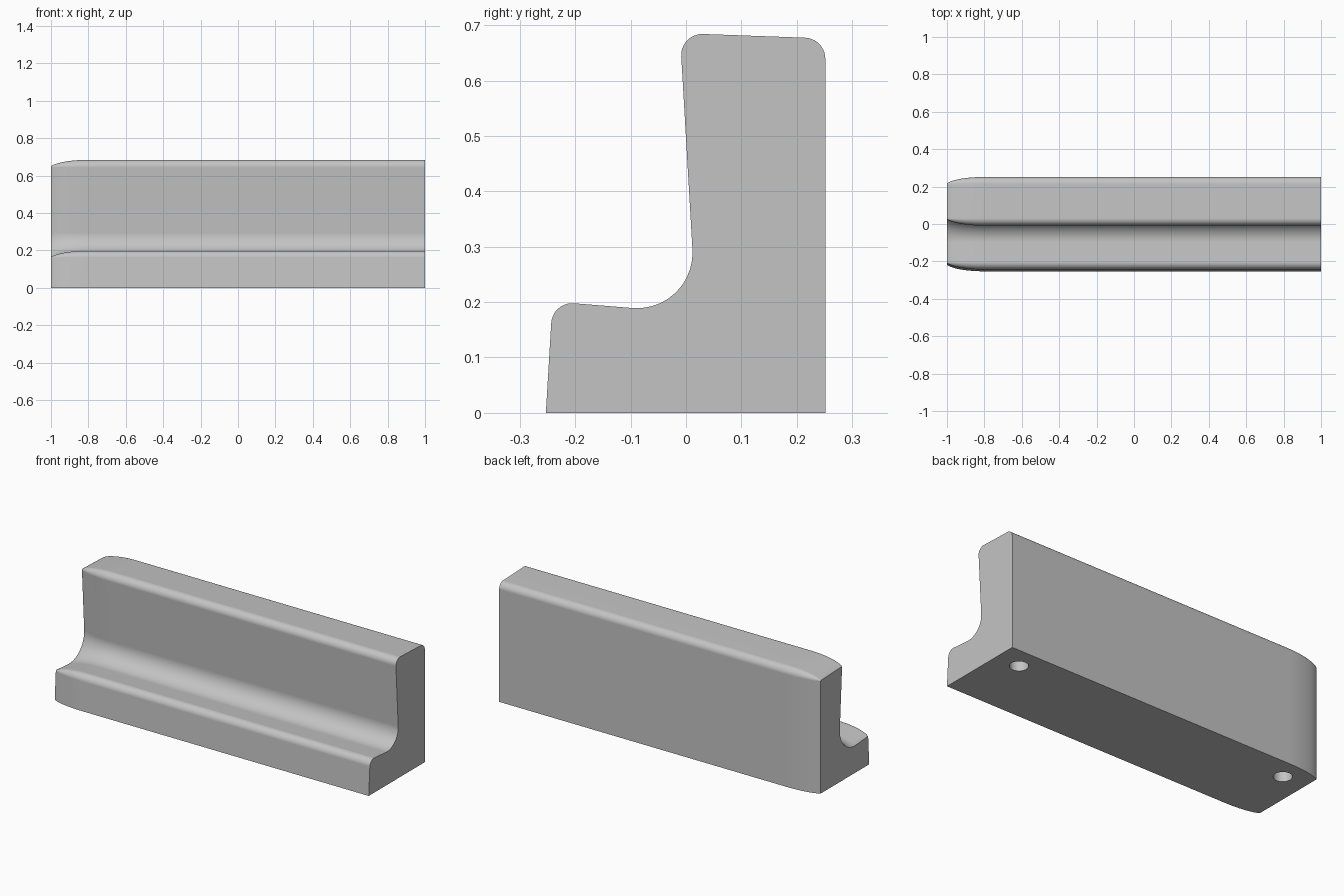
import bpy
import bmesh
import math
from mathutils import Vector

cube = bpy.data.objects.get("Cube")
if cube:
    bpy.data.objects.remove(cube, do_unlink=True)

grey = bpy.data.materials.new("plain_grey")
grey.use_nodes = True
colour = (0.55, 0.55, 0.55, 1)
grey.diffuse_color = colour
grey.node_tree.nodes["Principled BSDF"].inputs["Base Color"].default_value = colour

# Cross-section corners (y, z), counter-clockwise, with fillet radii
CORNERS = [
    (-0.253, 0, 0), (0.2515, 0, 0), (0.2515, 0.676, 0.038),
    (-0.011, 0.6855, 0.038), (0.0183, 0.18, 0.1), (-0.241, 0.201, 0.038),
]
ARC_STEPS = 10
END_INSET = 0.034


def section(inset):
    """Filleted cross-section moved inwards on every side but the base."""
    pts = [Vector(c[:2]) for c in CORNERS]
    count = len(pts)
    dirs = [(pts[(i + 1) % count] - pts[i]).normalized() for i in range(count)]
    starts = [p + Vector((-d.y, d.x)) * (inset if i else 0)
              for i, (p, d) in enumerate(zip(pts, dirs))]
    outline = []
    for i in range(count):
        a, b = dirs[i - 1], dirs[i]
        cross = a.x * b.y - a.y * b.x
        gap = starts[i] - starts[i - 1]
        corner = starts[i - 1] + a * ((gap.x * b.y - gap.y * b.x) / cross)
        radius = CORNERS[i][2]
        if radius == 0:
            outline.append(corner)
            continue
        turn = math.atan2(cross, a.dot(b))
        side = math.copysign(1, turn)
        radius -= side * inset
        tangent = corner - a * radius * math.tan(abs(turn) / 2)
        normal = Vector((-a.y, a.x)) * side
        centre = tangent + normal * radius
        for k in range(ARC_STEPS + 1):
            ang = turn * k / ARC_STEPS
            c, s = math.cos(ang), math.sin(ang)
            arm = -normal * radius
            outline.append(centre + Vector((arm.x * c - arm.y * s,
                                            arm.x * s + arm.y * c)))
    return outline


# Body: square at the left end, curving inwards at the right end
stations = [(1, 0)]
STEPS = 14
for k in range(STEPS + 1):
    t = math.sin(k / STEPS * math.pi / 2)
    ease = (1 - math.sqrt(1 - (0.95 * t) ** 2)) / (1 - math.sqrt(1 - 0.95 ** 2))
    stations.append((-0.8 - 0.2 * t, END_INSET * ease))

bm = bmesh.new()
rings = [[bm.verts.new((x, p.x, p.y)) for p in section(inset)]
         for x, inset in stations]
for r0, r1 in zip(rings, rings[1:]):
    for i in range(len(r0)):
        j = (i + 1) % len(r0)
        bm.faces.new((r0[i], r0[j], r1[j], r1[i]))
bm.faces.new(rings[0])
bm.faces.new(rings[-1])
bmesh.ops.recalc_face_normals(bm, faces=bm.faces)
mesh = bpy.data.meshes.new("stepped_bar")
bm.to_mesh(mesh)
bm.free()
bar = bpy.data.objects.new("stepped_bar", mesh)
bpy.context.collection.objects.link(bar)
mesh.materials.append(grey)


def activate(ob):
    bpy.ops.object.select_all(action="DESELECT")
    ob.select_set(True)
    bpy.context.view_layer.objects.active = ob


# Blind mounting holes in the base
for x in (-0.855, 0.855):
    bpy.ops.mesh.primitive_cylinder_add(vertices=40, radius=0.048, depth=0.5,
                                        location=(x, 0.13, 0))
    cutter = bpy.context.object
    cutter.name = "hole_cutter"
    cutter.hide_render = True
    cutter.data.materials.append(grey)
    activate(bar)
    cut = bar.modifiers.new("mounting_hole", "BOOLEAN")
    cut.operation = "DIFFERENCE"
    cut.solver = "EXACT"
    cut.object = cutter
    bpy.ops.object.modifier_apply(modifier=cut.name)
    bpy.data.objects.remove(cutter, do_unlink=True)

# Smooth fillets, crisp ends and base
activate(bar)
bpy.ops.object.shade_smooth_by_angle(angle=math.radians(30))
weighted = bar.modifiers.new("even_shading", "WEIGHTED_NORMAL")
weighted.keep_sharp = True
